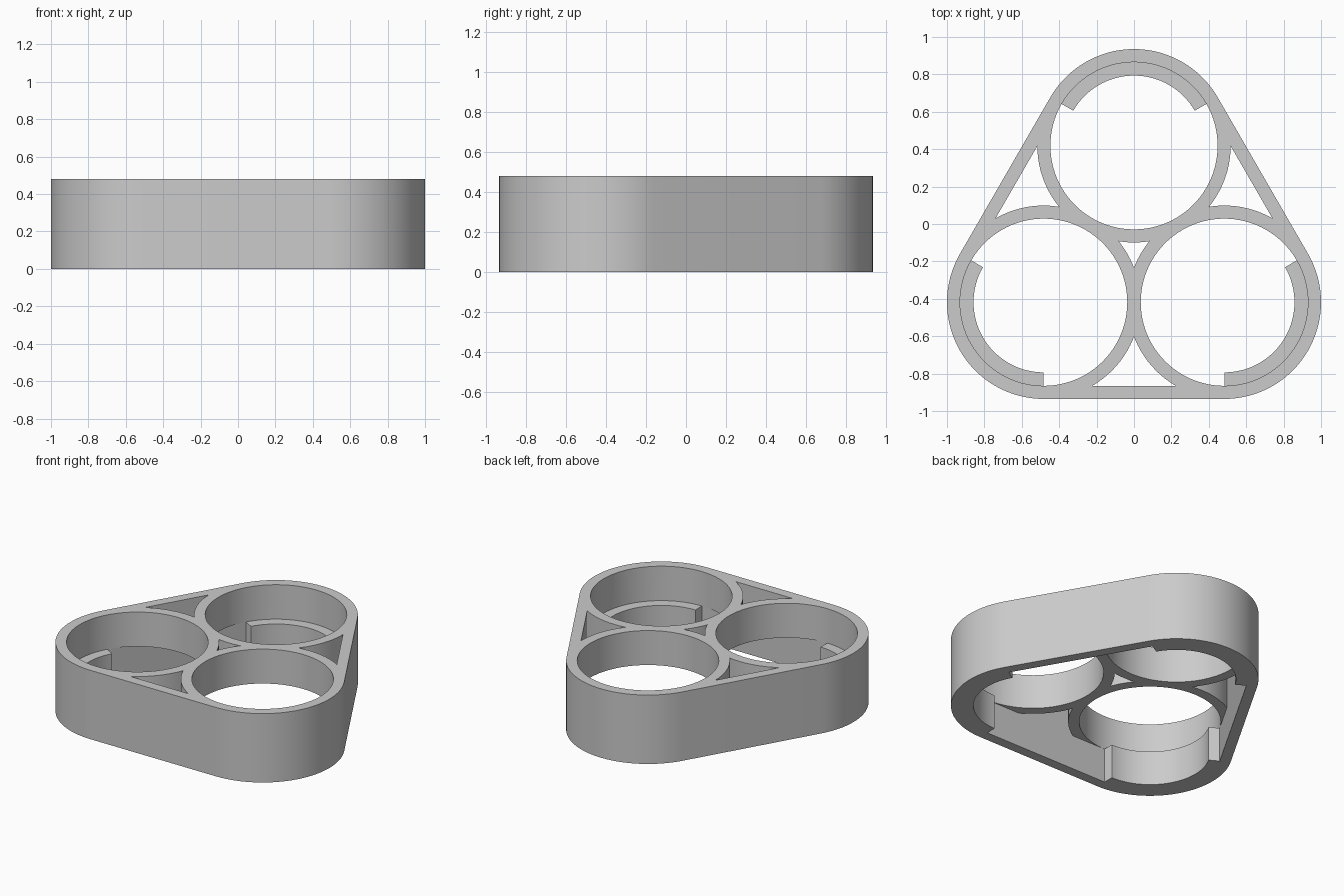
import bpy
import bmesh
from math import sin, cos, radians, sqrt
from mathutils import Vector

cube = bpy.data.objects.get("Cube")
if cube:
    bpy.data.objects.remove(cube)

HEIGHT, SPLIT = 0.48, 0.24          # full height, underside of the rings
SPACING = 0.966                     # distance between hole centres
R_OUT, R_HOLE, R_LEDGE = 0.517, 0.447, 0.375
STEP = 3.75                         # degrees per arc segment

grey = bpy.data.materials.new("plain_grey")
grey.use_nodes = True
grey.diffuse_color = (0.6, 0.6, 0.6, 1)
grey.node_tree.nodes["Principled BSDF"].inputs["Base Color"].default_value = grey.diffuse_color

# Three hole centres, each with the direction that points away from the middle
CIRCUM = SPACING / sqrt(3)
CORNERS = []
for direction in (90, 210, 330):
    a = radians(direction)
    CORNERS.append((Vector((CIRCUM * cos(a), CIRCUM * sin(a) - CIRCUM / 4)), direction))


def arc(centre, radius, start, end):
    count = round((end - start) / STEP)
    angles = [radians((start + STEP * i) % 360) for i in range(count + 1)]
    return [centre + radius * Vector((cos(a), sin(a))) for a in angles]


def rounded_triangle(radius):
    return [p for c, d in CORNERS for p in arc(c, radius, d - 60, d + 60)]


def band(name, inner, outer, z0, z1, closed=False):
    """Solid strip between two matching outlines."""
    bm = bmesh.new()
    sections = [[bm.verts.new((p.x, p.y, z)) for p, z in
                 ((a, z0), (b, z0), (b, z1), (a, z1))] for a, b in zip(inner, outer)]
    pairs = list(zip(sections, sections[1:]))
    if closed:
        pairs.append((sections[-1], sections[0]))
    else:
        bm.faces.new(sections[0])
        bm.faces.new(sections[-1])
    for s, t in pairs:
        for j in range(4):
            k = (j + 1) % 4
            bm.faces.new((s[j], s[k], t[k], t[j]))
    bmesh.ops.recalc_face_normals(bm, faces=bm.faces)
    mesh = bpy.data.meshes.new(name)
    bm.to_mesh(mesh)
    bm.free()
    mesh.materials.append(grey)
    obj = bpy.data.objects.new(name, mesh)
    bpy.context.collection.objects.link(obj)
    return obj


# Outer wall, full height
body = band("three_hole_holder", rounded_triangle(R_HOLE), rounded_triangle(R_OUT),
            0, HEIGHT, closed=True)

parts = []
for centre, d in CORNERS:
    # Ring wall round each hole, upper half only, running into the outer wall
    parts.append(band("hole_ring", arc(centre, R_HOLE, d + 60, d + 300),
                      arc(centre, R_OUT, d + 60, d + 300), SPLIT, HEIGHT))
    # Corner ledge in the lower half, rooted in the outer wall
    parts.append(band("corner_ledge", arc(centre, R_LEDGE, d - 60, d + 60),
                      arc(centre, (R_HOLE + R_OUT) / 2, d - 60, d + 60), 0, SPLIT))

# Merge everything into one solid
bpy.ops.object.select_all(action='DESELECT')
bpy.context.view_layer.objects.active = body
body.select_set(True)
for part in parts:
    union = body.modifiers.new("union", 'BOOLEAN')
    union.operation = 'UNION'
    union.solver = 'EXACT'
    union.object = part
    bpy.ops.object.modifier_apply(modifier=union.name)
    bpy.data.objects.remove(part)

bpy.ops.object.shade_smooth_by_angle(angle=radians(30))
